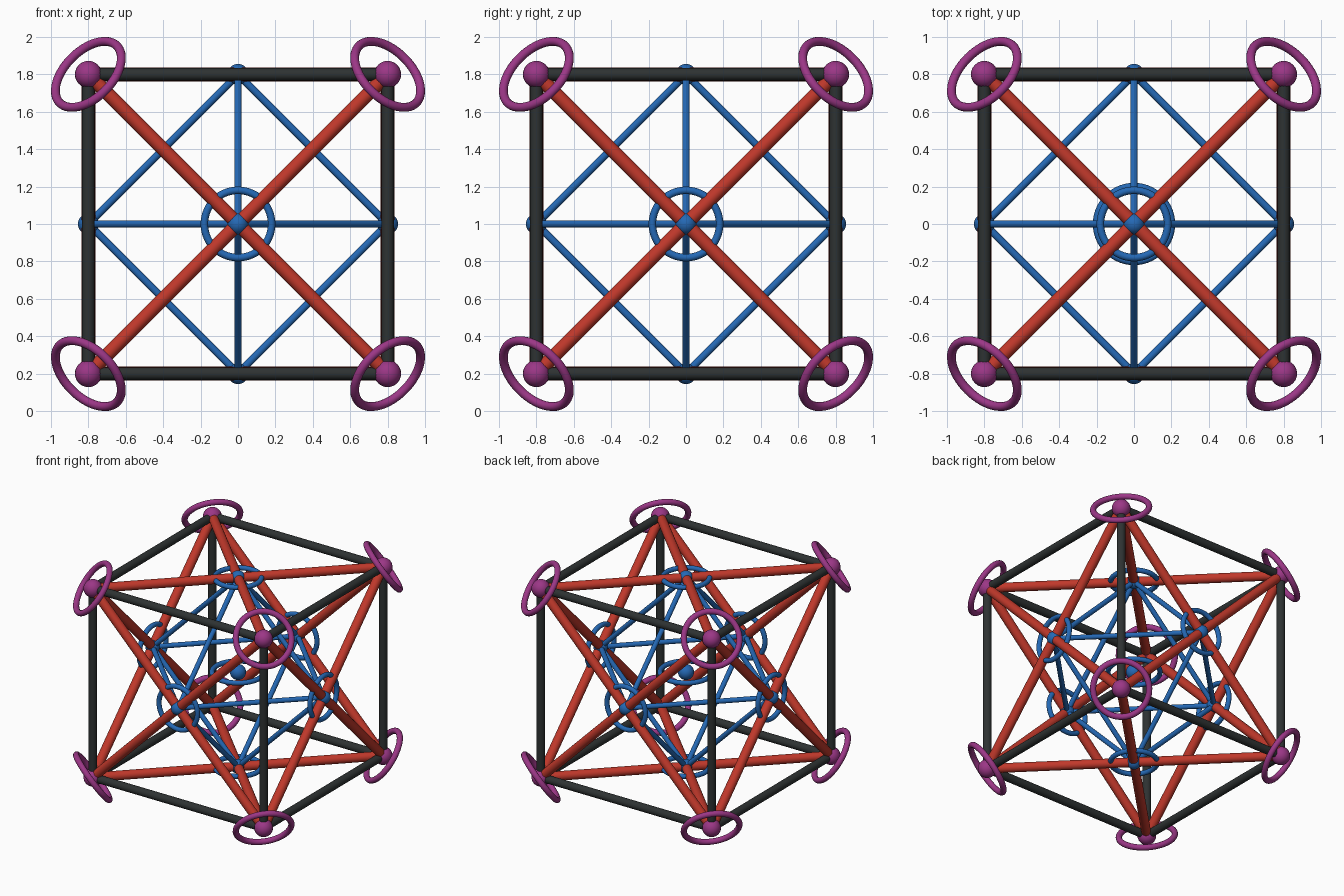
import bpy
from itertools import product, combinations
from mathutils import Vector

if "Cube" in bpy.data.objects:
    bpy.data.objects.remove(bpy.data.objects["Cube"])

C = Vector((0, 0, 1))   # centre of the cube
H = 0.8                 # half edge length


def material(name, rgb):
    m = bpy.data.materials.new(name)
    m.diffuse_color = (*rgb, 1)
    m.use_nodes = True
    m.node_tree.nodes["Principled BSDF"].inputs["Base Color"].default_value = m.diffuse_color
    return m


DARK = material("dark", (0.027, 0.032, 0.032))
RED = material("red", (0.53, 0.04, 0.024))
BLUE = material("blue", (0.018, 0.14, 0.46))
MAGENTA = material("magenta", (0.33, 0.038, 0.24))


def finish(name, mat):
    o = bpy.context.object
    o.name = name
    o.data.materials.append(mat)
    bpy.ops.object.shade_smooth_by_angle()


def turn(direction):
    return Vector(direction).to_track_quat('Z', 'Y').to_euler()


def bar(name, a, b, r, mat):
    bpy.ops.mesh.primitive_cylinder_add(vertices=20, radius=r, depth=(b - a).length,
                                        location=(a + b) / 2, rotation=turn(b - a))
    finish(name, mat)


def ball(name, p, r, mat):
    bpy.ops.mesh.primitive_uv_sphere_add(segments=24, ring_count=16, radius=r, location=p)
    finish(name, mat)


def ring(name, p, normal, big, small, mat):
    bpy.ops.mesh.primitive_torus_add(major_segments=56, minor_segments=14, major_radius=big,
                                     minor_radius=small, location=p, rotation=turn(normal))
    finish(name, mat)


corners = [Vector(s) for s in product((-1, 1), repeat=3)]
faces = [Vector([s if i == k else 0 for i in range(3)]) for k in range(3) for s in (-1, 1)]

# Cube edges and the face diagonals (two interlocked tetrahedra)
for a, b in combinations(corners, 2):
    differing = sum(1 for u, v in zip(a, b) if u != v)
    if differing == 1:
        bar("cube_edge", C + a * H, C + b * H, 0.033, DARK)
    elif differing == 2:
        bar("tetrahedron_edge", C + a * H, C + b * H, 0.037, RED)

# Octahedron joining the face centres
for a, b in combinations(faces, 2):
    if a.dot(b) == 0:
        bar("octahedron_edge", C + a * H, C + b * H, 0.02, BLUE)

# Corner balls with rings facing along the body diagonals
for c in corners:
    ball("corner_ball", C + c * H, 0.072, MAGENTA)
    ring("corner_ring", C + c * H, c, 0.216, 0.0237, MAGENTA)

# Face-centre balls with rings lying in the faces
for f in faces:
    ball("face_ball", C + f * H, 0.056, BLUE)
    ring("face_ring", C + f * H, f, 0.18, 0.02, BLUE)

# Floating centre ball and its horizontal ring
ball("centre_ball", C, 0.062, BLUE)
ring("centre_ring", C, (0, 0, 1), 0.2, 0.02, BLUE)
